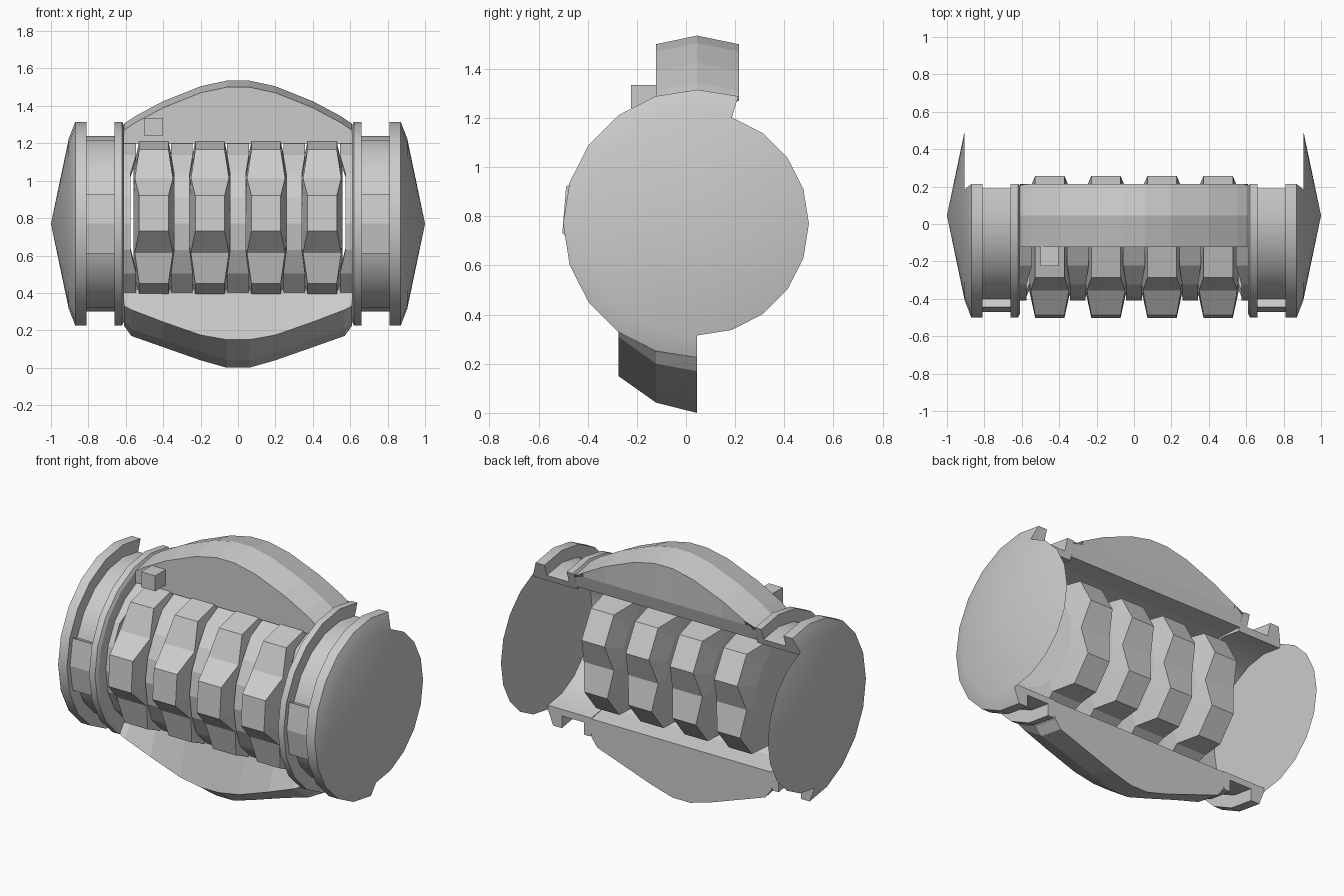
import bpy, bmesh
from math import sin, cos, radians

if "Cube" in bpy.data.objects:
    bpy.data.objects.remove(bpy.data.objects["Cube"])

CY, CZ = 0.045, 0.77          # main axis, running along x


def polar(x, r, deg):
    """Point around the main axis, angle from the top towards the front."""
    a = radians(deg)
    return (x, CY - r * sin(a), CZ + r * cos(a))


def loft(name, rings, caps=True, loop=False, smooth=False):
    """Skin a list of closed rings of equal length."""
    bm = bmesh.new()
    vs = [[bm.verts.new(p) for p in ring] for ring in rings]
    n = len(vs[0])
    pairs = list(zip(vs, vs[1:])) + ([(vs[-1], vs[0])] if loop else [])
    for a, b in pairs:
        for i in range(n):
            j = (i + 1) % n
            bm.faces.new((a[i], a[j], b[j], b[i]))
    if caps and not loop:
        bm.faces.new(vs[0])
        bm.faces.new(vs[-1])
    bmesh.ops.remove_doubles(bm, verts=bm.verts, dist=1e-5)
    bmesh.ops.recalc_face_normals(bm, faces=bm.faces)
    me = bpy.data.meshes.new(name)
    bm.to_mesh(me)
    bm.free()
    ob = bpy.data.objects.new(name, me)
    bpy.context.collection.objects.link(ob)
    if smooth:
        bpy.ops.object.select_all(action='DESELECT')
        bpy.context.view_layer.objects.active = ob
        ob.select_set(True)
        bpy.ops.object.shade_smooth_by_angle(angle=radians(25))
    return ob


def sweep(name, profile, angles, side=1, **kw):
    return loft(name, [[polar(side * x, r, a) for x, r in profile] for a in angles], **kw)


# End sections: stepped collar, cone cap and front panel
collar = [(.61, .43), (.61, .525), (.62, .545), (.66, .545), (.66, .47), (.81, .47),
          (.81, .545), (.87, .545), (.905, .455), (.905, .43)]
arc = range(-18, 181, 18)
for side, tag in ((-1, "left"), (1, "right")):
    sweep("collar_" + tag, collar, arc, side, smooth=True)
    sweep("end_cap_" + tag, [(.905, 0), (.905, .455), (1.0, 0)],
          range(0, 360, 18), side, loop=True, smooth=True)
    sweep("front_panel_" + tag, [(.66, .46), (.66, .515), (.81, .515), (.81, .46)],
          (72, 90, 108), side)

# Slotted front shell: strips between the ribs, waisted in the middle
for i, x in enumerate((-.3, 0, .3)):
    rings = []
    for a in range(18, 145, 18):
        w = .042 if 45 < a < 115 else .058
        rings.append([polar(x + dx, r, a) for dx, r in
                      ((-w, .42), (-w, .455), (w, .455), (w, .42))])
    loft(f"shell_strip_{i}", rings)
for side, tag in ((-1, "left"), (1, "right")):
    rings = []
    for a in range(18, 145, 18):
        w = .575 if 45 < a < 115 else .545
        rings.append([polar(side * x, r, a) for x, r in
                      ((w, .42), (w, .455), (.62, .455), (.62, .42))])
    loft("shell_edge_" + tag, rings)

# Toothed ribs: five teeth each, wider in the valleys
for k, x in enumerate((-.45, -.15, .15, .45)):
    outline = []
    for t in range(5):
        mid = 5 + 72 * t
        outline += [(mid - 13, 1.0, .078), (mid + 13, 1.0, .078), (mid + 36, .81, .102)]
    rings = [[], [], [], []]
    for deg, s, w in outline:
        c, d = cos(radians(deg)), sin(radians(deg))
        for ring, dx, f in zip(rings, (-.11, -w, w, .11), (.62, s, s, .62)):
            ring.append((x + dx, -.115 - .392 * f * c, .79 + .42 * f * d))
    loft(f"rib_{k}", rings)

# Top guard: arched along x, three-point crown across y
half = [(.61, .535), (.55, .575), (.4, .655), (.2, .735), (.06, .765)]
stations = [(-x, r) for x, r in half] + [(x, r) for x, r in reversed(half)]
rings = []
for x, r in stations:
    e = CZ + r - .035
    rings.append([(x, -.122, e), (x, CY, CZ + r), (x, .215, e), (x, .21, 1.285),
                  (x, .186, 1.2), (x, CY, 1.21), (x, -.096, 1.2), (x, -.122, 1.2)])
loft("top_guard", rings)

# Bottom guard: flat back, rounded belly towards the front
half = [(.61, .225, .25, .33), (.57, .17, .2, .31), (.4, .11, .15, .245),
        (.2, .04, .085, .175), (.06, 0, .042, .15)]
stations = [(-p[0], *p[1:]) for p in half] + list(reversed(half))
rings = [[(x, CY, b), (x, -.122, m), (x, -.275, f), (x, -.222, .402),
          (x, -.21, .42), (x, -.09, .36), (x, CY, .335)] for x, b, m, f in stations]
loft("bottom_guard", rings)

# Small block on the top guard
loft("sight_block", [[(x, -.224, 1.24), (x, -.224, 1.335), (x, -.11, 1.335), (x, -.11, 1.24)]
                     for x in (-.5, -.405)])
